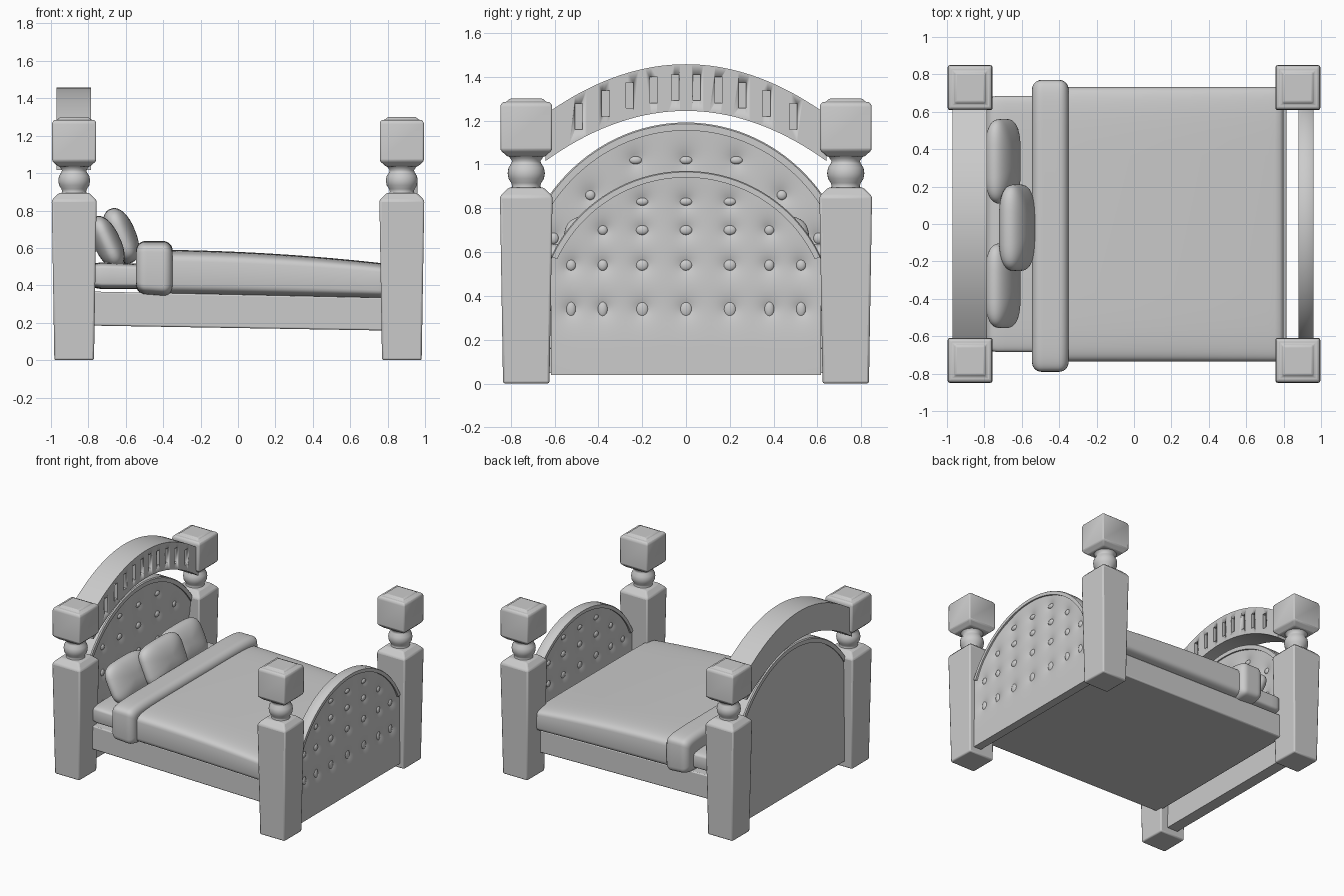
import bpy, bmesh, math
from mathutils import Matrix, Vector

if "Cube" in bpy.data.objects:
    bpy.data.objects.remove(bpy.data.objects["Cube"])


def finish(name, bm, bevel=0, angle=35):
    bmesh.ops.recalc_face_normals(bm, faces=bm.faces)
    me = bpy.data.meshes.new(name)
    bm.to_mesh(me)
    bm.free()
    ob = bpy.data.objects.new(name, me)
    bpy.context.collection.objects.link(ob)
    bpy.ops.object.select_all(action='DESELECT')
    ob.select_set(True)
    bpy.context.view_layer.objects.active = ob
    bpy.ops.object.shade_smooth_by_angle(angle=math.radians(angle))
    if bevel:
        m = ob.modifiers.new("bevel", 'BEVEL')
        m.width, m.segments, m.limit_method = bevel, 2, 'ANGLE'
        m.angle_limit = math.radians(25)
    return ob


def loft(name, rings, bevel=0, angle=35):
    """Skin a list of equal closed rings and cap both ends."""
    bm = bmesh.new()
    rows = [[bm.verts.new(p) for p in r] for r in rings]
    n = len(rows[0])
    for a, b in zip(rows, rows[1:]):
        for i in range(n):
            bm.faces.new((a[i], a[(i + 1) % n], b[(i + 1) % n], b[i]))
    bm.faces.new(rows[0])
    bm.faces.new(rows[-1])
    return finish(name, bm, bevel, angle)


def spow(v, e):
    return math.copysign(abs(v) ** e, v)


def square(cx, cy, z, h):
    return [(cx + a * h, cy + b * h, z) for a, b in ((-1, -1), (1, -1), (1, 1), (-1, 1))]


def oval(x, y0, y1, z0, z1, e=0.4, n=64):
    """Rounded-box ring in the yz plane."""
    t = [math.tau * i / n for i in range(n)]
    return [(x, (y0 + y1) / 2 + (y1 - y0) / 2 * spow(math.cos(a), e),
             (z0 + z1) / 2 + (z1 - z0) / 2 * spow(math.sin(a), e)) for a in t]


# Four posts: tapered shaft, turned neck, capped block
SHAFT = [(0, .106), (.855, .12), (.895, .08)]
NECK = [(.88, .075), (.90, .064), (.915, .068), (.935, .081), (.96, .085), (.985, .081),
        (1.005, .068), (1.015, .065), (1.03, .075), (1.05, .092)]
BLOCK = [(1.035, .085), (1.065, .118), (1.27, .118), (1.285, .108), (1.285, .088), (1.30, .078)]
for sx, ex in ((-1, "head"), (1, "foot")):
    for sy, ey in ((-1, "front"), (1, "back")):
        cx, cy, tag = sx * .876, sy * .729, f"{ex}_{ey}"
        loft(f"post_shaft_{tag}", [square(cx, cy, z, h) for z, h in SHAFT], .01)
        loft(f"post_neck_{tag}", [[(cx + r * math.cos(math.tau * i / 32),
                                    cy + r * math.sin(math.tau * i / 32), z)
                                   for i in range(32)] for z, r in NECK], angle=60)
        loft(f"post_block_{tag}", [square(cx, cy, z, h) for z, h in BLOCK], .008)


# Tufted boards: arched cushion, rim and buttons
R, CZ, HALF, BOTTOM = .68, .29, .615, .04
ROWS = [(.83, .018, (0, .2)), (.70, .022, (0, .2, .38)),
        (.54, .026, (0, .2, .38, .525)), (.34, .038, (0, .2, .38, .525))]
SPOTS = [(s * y, z, h) for z, h, ys in ROWS for y in ys for s in ((1, -1) if y else (1,))]


def dip(y, z):
    return min(1, sum(math.exp(-math.hypot(y - a, z - b) / .045) for a, b, _ in SPOTS))


def board(name, cx, sy, sz, depth, back_tufts):
    rings, nu, nv = [], 96, 72
    for i in range(nu + 1):
        y = HALF * (2 * i / nu - 1)
        top = CZ + math.sqrt(R * R - y * y) - .012
        zs = [BOTTOM + (top - BOTTOM) * j / nv for j in range(nv + 1)]
        front = [(cx + depth - .03 * dip(y, z), y * sy, z * sz) for z in zs]
        back = [(cx - depth + (.03 * dip(y, z) if back_tufts else 0), y * sy, z * sz)
                for z in reversed(zs)]
        rings.append(front + back)
    loft(f"{name}_cushion", rings, angle=50)
    rim, lim = [], math.asin(HALF / R)
    for i in range(65):
        a = lim * (2 * i / 64 - 1)
        rim.append([(cx + d, r * math.sin(a) * sy, (CZ + r * math.cos(a)) * sz)
                    for d, r in ((-depth - .008, R - .03), (depth + .008, R - .03),
                                 (depth + .008, R - .005), (depth, R), (-depth, R),
                                 (-depth - .008, R - .005))])
    loft(f"{name}_rim", rim)
    bm = bmesh.new()
    for y, z, h in SPOTS:
        for s in ((1, -1) if back_tufts else (1,)):
            m = Matrix.Translation((cx + s * (depth - .025), y * sy, z * sz))
            w = .03 if abs(y) < .3 else .023
            bmesh.ops.create_uvsphere(bm, u_segments=16, v_segments=10, radius=1,
                                      matrix=m @ Matrix.Diagonal((.014, w, h, 1)))
    finish(f"{name}_buttons", bm, angle=80)


board("footboard", .92, 1, 1, .032, True)
board("headboard", -.875, 1.15, 1.228, .045, False)


# Arched canopy rail with recessed slots
def crest(y):
    return 1.25 + .207 * (1 - (y / .61) ** 2)


ys = [.64 * (2 * i / 48 - 1) for i in range(49)]
rail = loft("arched_rail", [[(-.97, y, crest(y) - .213), (-.785, y, crest(y) - .213),
                             (-.785, y, crest(y)), (-.97, y, crest(y))] for y in ys])
bm = bmesh.new()
for y in (.049, .148, .256, .367, .49):
    for s in (-1, 1):
        m = Matrix.Translation((-.785, s * y, crest(y) - .105))
        bmesh.ops.create_cube(bm, size=1, matrix=m @ Matrix.Diagonal((.05, .035, .118, 1)))
cutter = finish("slot_cutter", bm)
cutter.hide_render = True
cutter.hide_set(True)
cut = rail.modifiers.new("slots", 'BOOLEAN')
cut.operation, cut.object, cut.solver = 'DIFFERENCE', cutter, 'EXACT'

# Bed base, slightly lower toward the foot
loft("bed_base", [[(x, -.68, a), (x, .68, a), (x, .68, b), (x, -.68, b)]
                  for x, a, b in ((-.79, .185, .367), (.815, .158, .333))], .008)


# Soft goods lofted along the bed, with rounded ends
def soft(name, x0, x1, box, r, e, n=24):
    rings = []
    for i in range(n + 1):
        t = -math.cos(math.pi * i / n)
        x = (x0 + x1) / 2 + (x1 - x0) / 2 * t
        d = max(0, r - min(x - x0, x1 - x))
        k = r - math.sqrt(max(0, r * r - d * d))
        y0, y1, z0, z1 = box((x - x0) / (x1 - x0))
        rings.append(oval(x, y0 + k, y1 - k, z0 + k, z1 - k, e))
    loft(name, rings, angle=60)


soft("mattress", -.79, .78, lambda t: (-.685, .685, .38, .525 - .05 * t), .05, .25)
soft("blanket", -.42, .80, lambda t: (-.735, .733, .345 - .02 * t,
                                      .59 - .01 * t - .065 * t * t), .03, .3)
soft("blanket_fold", -.545, -.35, lambda t: (-.79, .77, .352 - .015 * t, .637), .05, .22)


# Pillows: superellipsoids leaning on the headboard
def pillow(name, loc, size, tilt):
    rot = Matrix.Rotation(math.radians(tilt), 3, 'Y')
    rings = []
    for j in range(1, 24):
        v = math.pi * (j / 24 - .5)
        ring = []
        for i in range(40):
            u = math.tau * i / 40
            c = spow(math.cos(v), .9)
            p = Vector((size[0] * spow(math.sin(v), .9),
                        size[1] * c * spow(math.cos(u), .5),
                        size[2] * c * spow(math.sin(u), .5)))
            ring.append(rot @ p + Vector(loc))
        rings.append(ring)
    loft(name, rings, angle=80)


pillow("pillow_back", (-.70, .335, .63), (.072, .227, .15), -25)
pillow("pillow_front", (-.70, -.33, .63), (.072, .227, .15), -25)
pillow("pillow_middle", (-.625, -.02, .665), (.08, .232, .155), -22)
